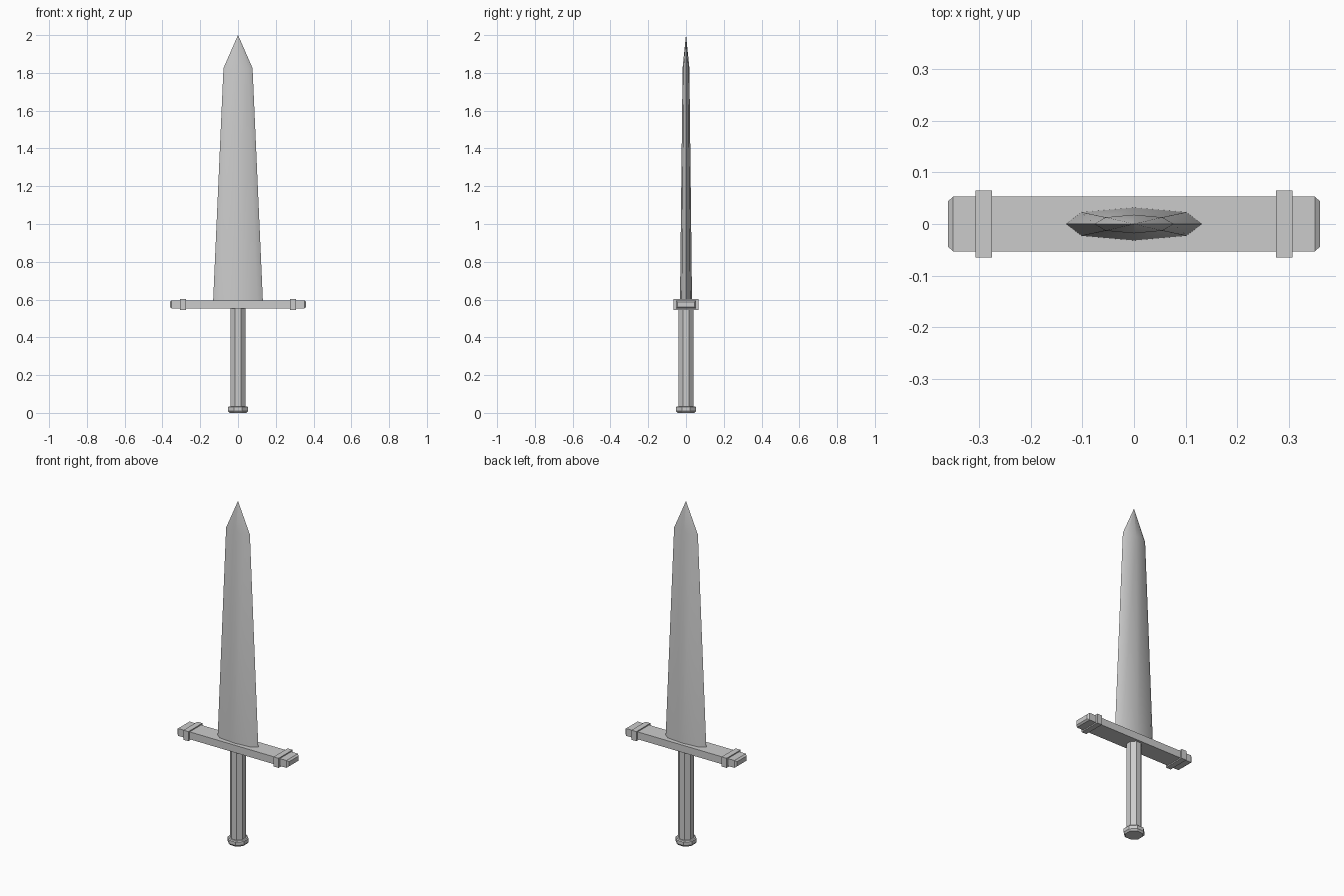
import bpy, bmesh, math

if "Cube" in bpy.data.objects:
    bpy.data.objects.remove(bpy.data.objects["Cube"])


def loft(name, rings, smooth=None):
    """Skin a list of equal-length point rings and cap both ends."""
    bm = bmesh.new()
    loops = [[bm.verts.new(p) for p in ring] for ring in rings]
    n = len(loops[0])
    for a, b in zip(loops, loops[1:]):
        for i in range(n):
            j = (i + 1) % n
            bm.faces.new((a[i], a[j], b[j], b[i]))
    bm.faces.new(loops[0])
    bm.faces.new(loops[-1])
    bmesh.ops.remove_doubles(bm, verts=bm.verts, dist=1e-5)
    bmesh.ops.recalc_face_normals(bm, faces=bm.faces)
    mesh = bpy.data.meshes.new(name)
    bm.to_mesh(mesh)
    bm.free()
    obj = bpy.data.objects.new(name, mesh)
    bpy.context.collection.objects.link(obj)
    if smooth:
        bpy.ops.object.select_all(action='DESELECT')
        obj.select_set(True)
        bpy.context.view_layer.objects.active = obj
        bpy.ops.object.shade_smooth_by_angle(angle=math.radians(smooth))
    return obj


def blade_ring(z, edge, shoulder, ys, ym):
    return [(edge, 0, z), (shoulder, ys, z), (0, ym, z), (-shoulder, ys, z),
            (-edge, 0, z), (-shoulder, -ys, z), (0, -ym, z), (shoulder, -ys, z)]


def octagon(z, half):
    r = half / math.cos(math.pi / 8)
    return [(r * math.cos((i + .5) * math.pi / 4),
             r * math.sin((i + .5) * math.pi / 4), z) for i in range(8)]


def rect_x(x, hy, z0, z1):
    return [(x, -hy, z0), (x, hy, z0), (x, hy, z1), (x, -hy, z1)]


# Blade: flattened hexagon with a slight mid ridge, tapering to a point
loft("blade", [blade_ring(0.585, 0.132, 0.102, 0.023, 0.032),
               blade_ring(1.825, 0.077, 0.055, 0.013, 0.018),
               blade_ring(2.0, 0.0005, 0.0004, 0.0003, 0.0004)], 30)

# Crossguard with chamfered ends
loft("crossguard", [rect_x(-0.361, 0.044, 0.561, 0.588),
                    rect_x(-0.351, 0.053, 0.553, 0.596),
                    rect_x(0.351, 0.053, 0.553, 0.596),
                    rect_x(0.361, 0.044, 0.561, 0.588)])

# Bands near each end of the guard
for side, label in ((-1, "left"), (1, "right")):
    loft("guard_band_" + label, [rect_x(side * 0.276, 0.065, 0.546, 0.602),
                                 rect_x(side * 0.308, 0.065, 0.546, 0.602)])

# Octagonal grip
loft("grip", [octagon(0.02, 0.039), octagon(0.56, 0.039)])

# Pommel cap with bevelled rims
loft("pommel", [octagon(0.0, 0.045), octagon(0.01, 0.053),
                octagon(0.03, 0.053), octagon(0.035, 0.048)])
